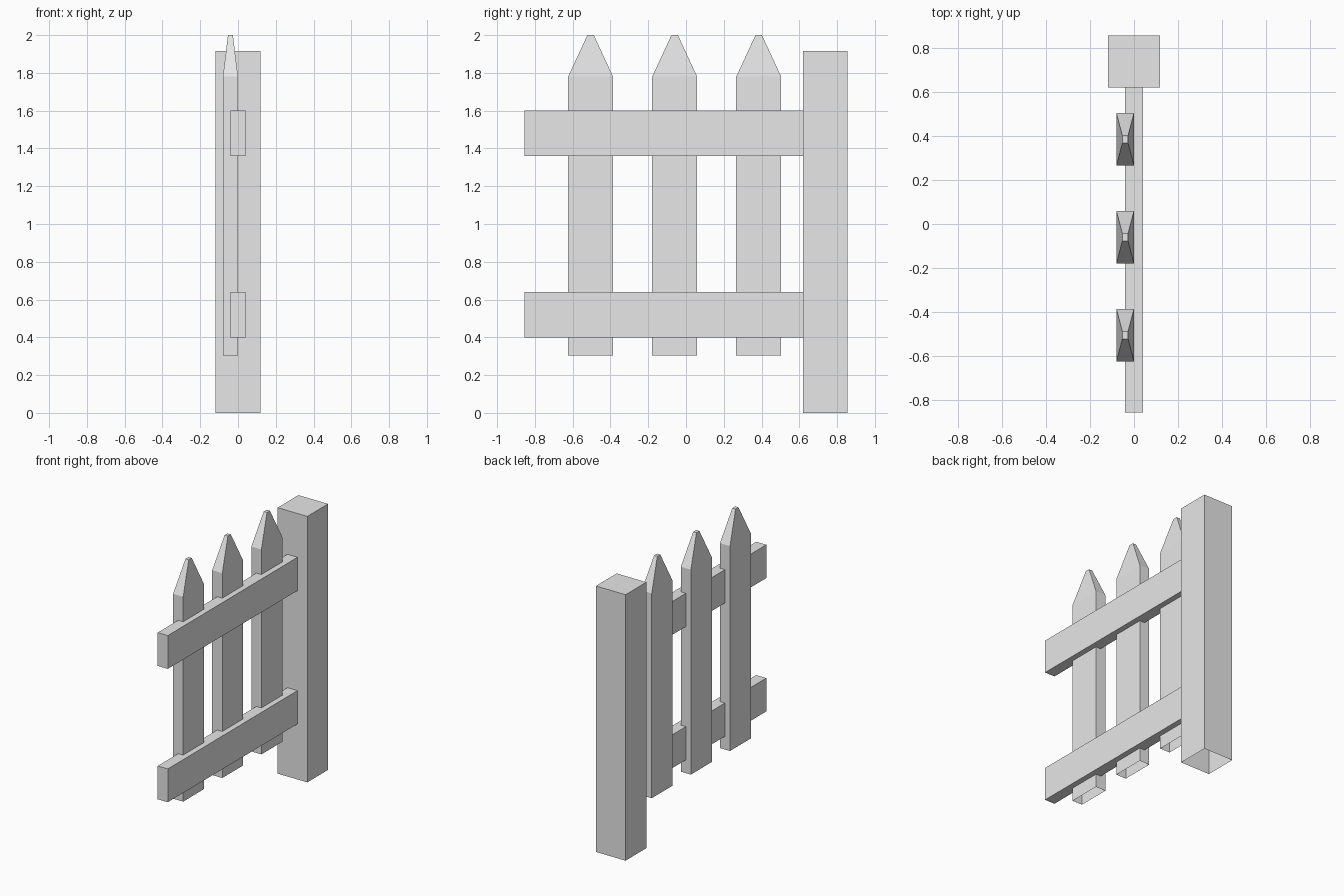
import bpy
import bmesh

cube = bpy.data.objects.get("Cube")
if cube:
    bpy.data.objects.remove(cube, do_unlink=True)

# One plain grey for the whole fence
grey = bpy.data.materials.new("light grey")
grey.use_nodes = True
grey.diffuse_color = (0.8, 0.8, 0.8, 1)
grey.node_tree.nodes["Principled BSDF"].inputs["Base Color"].default_value = (0.8, 0.8, 0.8, 1)


def board(name, x, y, z, open_bottom=False, tip=None):
    """Box spanning the given ranges; tip = (half x, half y, height) adds a tapered point."""
    bm = bmesh.new()
    bmesh.ops.create_cube(bm, size=1)
    middle = [(r[0] + r[1]) / 2 for r in (x, y, z)]
    size = [r[1] - r[0] for r in (x, y, z)]
    for v in bm.verts:
        v.co = [m + c * s for m, c, s in zip(middle, v.co, size)]
    bm.normal_update()
    top = next(f for f in bm.faces if f.normal.z > 0.9)
    bottom = next(f for f in bm.faces if f.normal.z < -0.9)
    if tip:
        new = bmesh.ops.extrude_discrete_faces(bm, faces=[top])["faces"][0]
        for v in new.verts:
            v.co.x = middle[0] + (tip[0] if v.co.x > middle[0] else -tip[0])
            v.co.y = middle[1] + (tip[1] if v.co.y > middle[1] else -tip[1])
            v.co.z = tip[2]
    if open_bottom:
        bmesh.ops.delete(bm, geom=[bottom], context='FACES')
    mesh = bpy.data.meshes.new(name)
    bm.to_mesh(mesh)
    bm.free()
    mesh.materials.append(grey)
    obj = bpy.data.objects.new(name, mesh)
    bpy.context.collection.objects.link(obj)
    return obj


# Square end post
board("post", (-0.118, 0.118), (0.62, 0.856), (0, 1.915), open_bottom=True)

# Two horizontal rails butting against the post
for name, low in (("lower_rail", 0.4), ("upper_rail", 1.36)):
    board(name, (-0.04, 0.04), (-0.856, 0.62), (low, low + 0.24))

# Three pointed pickets set into the rails
for i in range(3):
    y = -0.505 + i * 0.445
    board(f"picket_{i + 1}", (-0.08, 0), (y - 0.119, y + 0.119), (0.305, 1.78),
          open_bottom=True, tip=(0.013, 0.017, 2.0))
